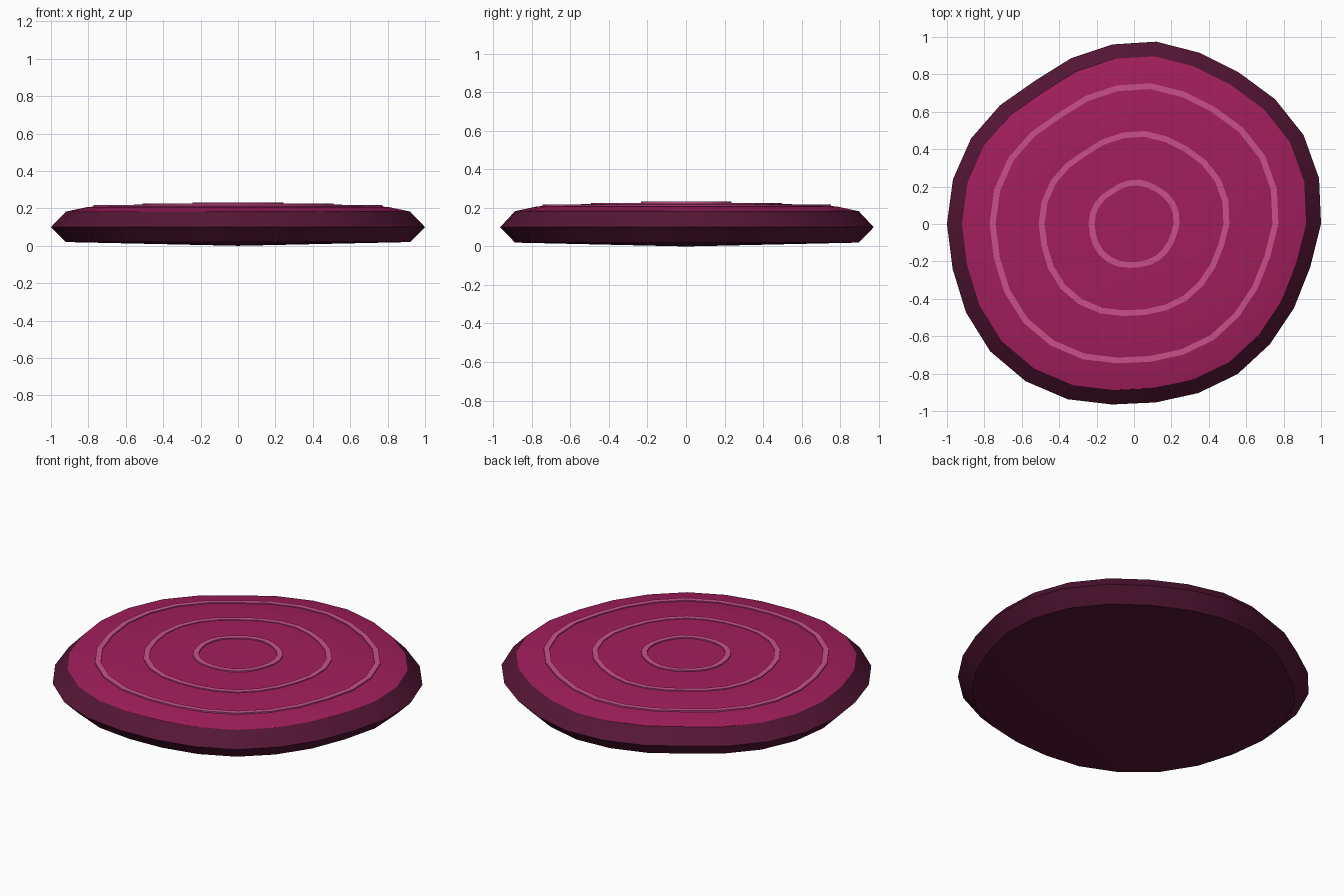
import bpy, bmesh
from math import cos, sin, pi

if "Cube" in bpy.data.objects:
    bpy.data.objects.remove(bpy.data.objects["Cube"])

# Uneven outline: radius at each of 26 equal angle steps
OUTLINE = [1.0, 1.019, 1.024, 1.007, .985, .980, .982, .967, .948, .931, .957, .984, .997,
           1.0, .999, 1.015, 1.027, 1.021, 1.002, .972, .961, .967, .975, .970, .966, .970]
N = len(OUTLINE)


def material(name, rgb):
    m = bpy.data.materials.new(name)
    m.diffuse_color = (*rgb, 1)
    m.use_nodes = True
    m.node_tree.nodes["Principled BSDF"].inputs["Base Color"].default_value = m.diffuse_color
    return m


flesh = material("flesh", (0.36, 0.013, 0.107))
skin = material("skin", (0.09, 0.008, 0.035))
pale = material("pale_ring", (0.60, 0.08, 0.26))


def loop(bm, scale, z):
    return [bm.verts.new((r * scale * cos(2 * pi * i / N), r * scale * sin(2 * pi * i / N), z))
            for i, r in enumerate(OUTLINE)]


def bridge(bm, a, b, mat=0):
    for i in range(N):
        j = (i + 1) % N
        bm.faces.new((a[i], a[j], b[j], b[i])).material_index = mat


def cap(bm, ring, z, mat=0):
    c = bm.verts.new((0, 0, z))
    for i in range(N):
        bm.faces.new((ring[i], ring[(i + 1) % N], c)).material_index = mat


def finish(bm, name, mats):
    bmesh.ops.recalc_face_normals(bm, faces=bm.faces)
    me = bpy.data.meshes.new(name)
    bm.to_mesh(me)
    bm.free()
    for m in mats:
        me.materials.append(m)
    ob = bpy.data.objects.new(name, me)
    bpy.context.collection.objects.link(ob)
    bpy.ops.object.select_all(action='DESELECT')
    ob.select_set(True)
    bpy.context.view_layer.objects.active = ob
    bpy.ops.object.shade_smooth_by_angle(angle=pi / 6)


# Slice body: domed base, bevelled skin rim, domed cut face
bm = bmesh.new()
profile = [(.92, .02), (1.0, .10), (.92, .183), (.80, .208), (.50, .222)]
loops = [loop(bm, s, z) for s, z in profile]
for k in range(len(loops) - 1):
    bridge(bm, loops[k], loops[k + 1], 0 if k < 2 else 1)
cap(bm, loops[0], 0.0, 0)
cap(bm, loops[-1], .228, 1)
finish(bm, "slice", [skin, flesh])

# Thin pale growth rings on the cut face
for name, outer, top in (("inner_ring", .243, .2325), ("middle_ring", .51, .2268), ("outer_ring", .772, .217)):
    bm = bmesh.new()
    inner = outer - .032
    section = [loop(bm, s, z) for s, z in
               ((outer, top - .012), (outer, top), (inner, top), (inner, top - .012))]
    for k in range(4):
        bridge(bm, section[k], section[(k + 1) % 4])
    finish(bm, name, [pale])
